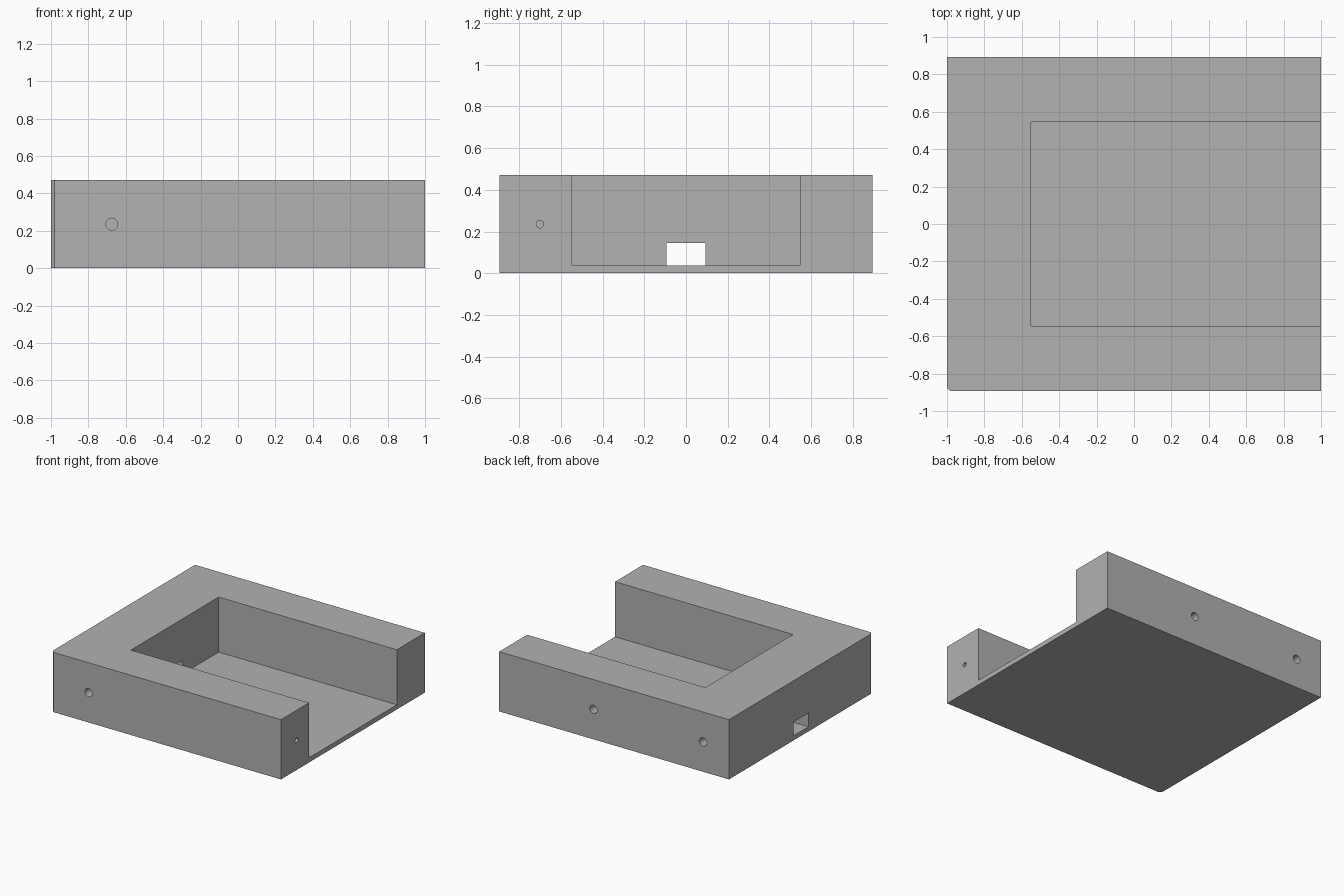
import bpy
import bmesh
from math import radians
from mathutils import Matrix, Vector

cube = bpy.data.objects.get("Cube")
if cube:
    bpy.data.objects.remove(cube, do_unlink=True)

HALF_X, HALF_Y, HEIGHT = 1.0, 0.894, 0.47
FLOOR, POCKET_X, POCKET_Y = 0.037, -0.55, 0.546
MID = HEIGHT / 2

grey = bpy.data.materials.new("plain grey")
grey.use_nodes = True
colour = (0.445, 0.445, 0.445, 1)
grey.diffuse_color = colour
grey.node_tree.nodes["Principled BSDF"].inputs["Base Color"].default_value = colour


def finish(name, bm):
    mesh = bpy.data.meshes.new(name)
    bm.to_mesh(mesh)
    bm.free()
    mesh.materials.append(grey)
    obj = bpy.data.objects.new(name, mesh)
    bpy.context.collection.objects.link(obj)
    return obj


def block(name, low, high, chamfer=0):
    low, high = Vector(low), Vector(high)
    bm = bmesh.new()
    bmesh.ops.create_cube(bm, size=1, matrix=Matrix.LocRotScale(
        (low + high) / 2, None, high - low))
    if chamfer:
        # Only the upright front corner on the closed side is cut
        corner = [e for e in bm.edges
                  if all(v.co.x < 0 and v.co.y < 0 for v in e.verts)]
        bmesh.ops.bevel(bm, geom=corner, offset=chamfer, segments=1, affect='EDGES')
    return finish(name, bm)


def drill(name, centre, radius, axis, depth=0.2):
    turn = Matrix.Rotation(radians(90), 4, 'X' if axis == 'Y' else 'Y')
    bm = bmesh.new()
    bmesh.ops.create_cone(bm, cap_ends=True, segments=32, radius1=radius,
                          radius2=radius, depth=2 * depth,
                          matrix=Matrix.Translation(centre) @ turn)
    return finish(name, bm)


def cut(target, cutter):
    cutter.hide_render = True
    mod = target.modifiers.new(cutter.name, 'BOOLEAN')
    mod.operation, mod.solver, mod.object = 'DIFFERENCE', 'EXACT', cutter
    bpy.context.view_layer.objects.active = target
    bpy.ops.object.modifier_apply(modifier=mod.name)
    bpy.data.objects.remove(cutter, do_unlink=True)


# Solid body
body = block("tray_body", (-HALF_X, -HALF_Y, 0), (HALF_X, HALF_Y, HEIGHT), 0.02)

# Pocket open to the top and one side, and the cable slot through the end wall
cut(body, block("pocket", (POCKET_X, -POCKET_Y, FLOOR), (1.2, POCKET_Y, 0.7)))
cut(body, block("cable_slot", (-1.2, -0.094, FLOOR), (POCKET_X + 0.1, 0.094, 0.145)))

# Blind holes: one in front, two behind, a finer one in the arm end
cut(body, drill("front_hole", (-0.675, -HALF_Y, MID), 0.032, 'Y'))
for x in (0.18, -0.775):
    cut(body, drill("back_hole", (x, HALF_Y, MID), 0.032, 'Y'))
cut(body, drill("arm_hole", (HALF_X, -0.7, MID), 0.018, 'X'))

bpy.ops.object.select_all(action='DESELECT')
body.select_set(True)
bpy.context.view_layer.objects.active = body
bpy.ops.object.shade_smooth_by_angle(angle=radians(30))
